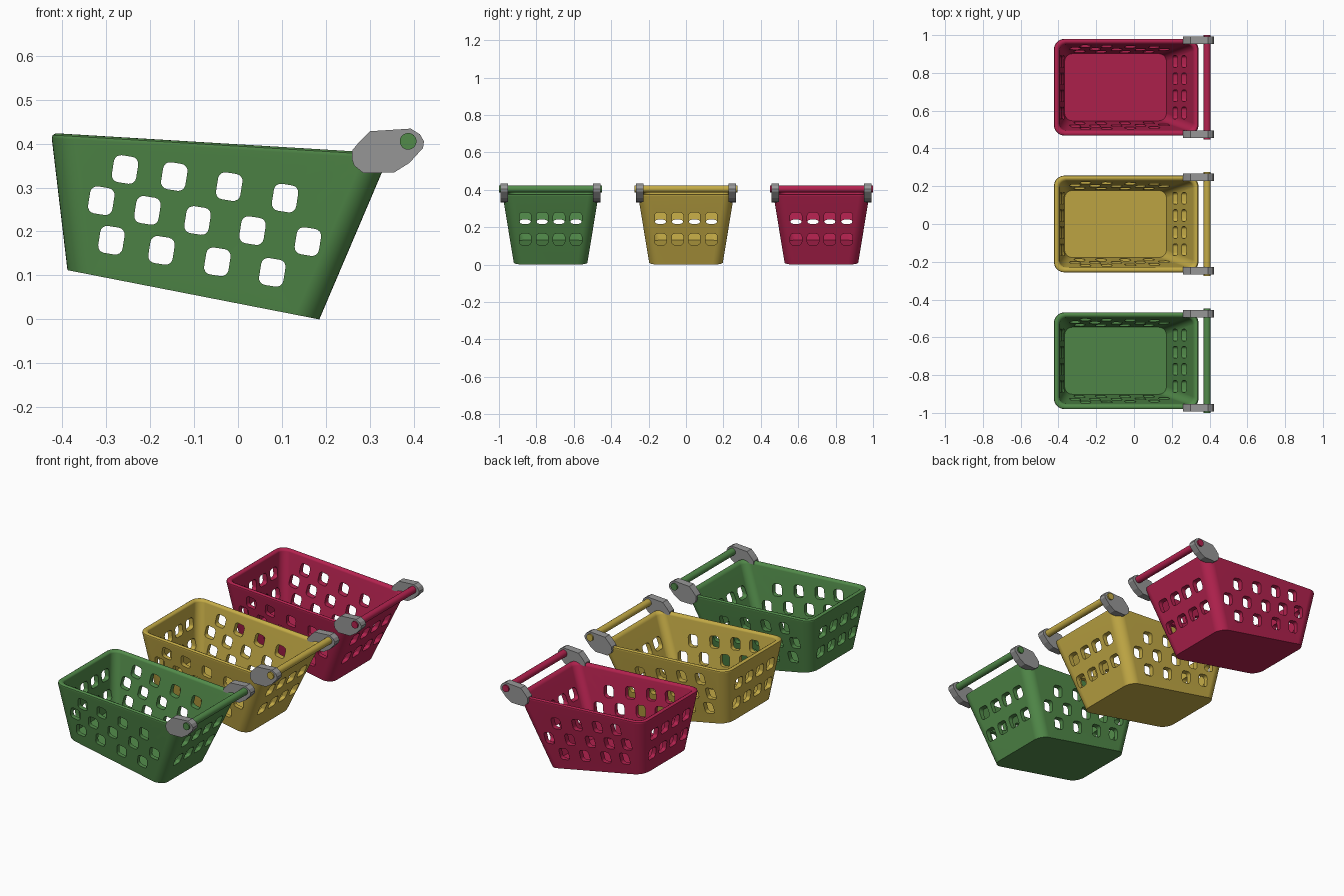
import bpy, bmesh, math
from mathutils import Vector

if "Cube" in bpy.data.objects:
    bpy.data.objects.remove(bpy.data.objects["Cube"])


def material(name, rgb):
    lin = [((c / 255 + 0.055) / 1.055) ** 2.4 for c in rgb]
    m = bpy.data.materials.new(name)
    m.diffuse_color = (*lin, 1)
    m.use_nodes = True
    m.node_tree.nodes["Principled BSDF"].inputs["Base Color"].default_value = m.diffuse_color
    return m


GREEN = material("green", (82, 139, 74))
LIME = material("lime_rim", (150, 190, 94))
YELLOW = material("yellow", (196, 171, 70))
RED = material("crimson", (180, 34, 79))
GREY = material("grey", (150, 150, 150))


def rounded_rect(cx, cy, hx, hy, r, seg=6):
    pts = []
    for sx, sy, a0 in ((1, 1, 0), (-1, 1, 90), (-1, -1, 180), (1, -1, 270)):
        for i in range(seg + 1):
            a = math.radians(a0 + 90 * i / seg)
            pts.append((cx + sx * (hx - r) + r * math.cos(a),
                        cy + sy * (hy - r) + r * math.sin(a)))
    return pts


def skin(bm, rings, tag=None):
    """Bridge point rings into a closed skin; faces of bands in tag get slot 1."""
    vs = [[bm.verts.new(p) for p in ring] for ring in rings]
    n = len(vs[0])
    for k in range(len(vs) - 1):
        for i in range(n):
            j = (i + 1) % n
            f = bm.faces.new((vs[k][i], vs[k][j], vs[k + 1][j], vs[k + 1][i]))
            if tag and k in tag:
                f.material_index = 1
    bm.faces.new(vs[0][::-1])
    bm.faces.new(vs[-1])


def finish(bm, name, mats):
    bmesh.ops.recalc_face_normals(bm, faces=bm.faces)
    me = bpy.data.meshes.new(name)
    bm.to_mesh(me)
    bm.free()
    for m in mats:
        me.materials.append(m)
    ob = bpy.data.objects.new(name, me)
    bpy.context.collection.objects.link(ob)
    return ob


def smooth(ob, angle=35):
    bpy.ops.object.select_all(action='DESELECT')
    ob.select_set(True)
    bpy.context.view_layer.objects.active = ob
    bpy.ops.object.shade_smooth_by_angle(angle=math.radians(angle))


# Basket shell: tapered rounded rings between a sloped floor and a sloped rim
def shell_ring(s, inset):
    x0 = -0.388 - 0.037 * s + inset
    x1 = 0.185 + 0.161 * s - inset
    hw = 0.197 + 0.061 * s - inset
    zl, zr = 0.112 + 0.311 * s, 0.378 * s
    r = 0.055 - inset * 0.6
    pts = rounded_rect((x0 + x1) / 2, 0, (x1 - x0) / 2, hw, r, 8)
    return [(x, y, zl + (zr - zl) * (x - x0) / (x1 - x0)) for x, y in pts]


bm = bmesh.new()
skin(bm, [shell_ring(s, i) for s, i in (
    (0, 0), (0.965, 0), (0.988, 0.003), (1, 0.010), (1, 0.018),
    (0.988, 0.025), (0.965, 0.028), (0.06, 0.023))], tag={2, 3, 4})
shell = finish(bm, "basket_shell", [GREEN, LIME])

# Hole cutters: staggered rows along the sides, two rows at each end
SIDE_HOLES = [(-0.257, 0.341), (-0.145, 0.325), (-0.02, 0.302), (0.107, 0.276),
              (-0.311, 0.27), (-0.206, 0.248), (-0.092, 0.225), (0.033, 0.202),
              (0.159, 0.177),
              (-0.288, 0.18), (-0.174, 0.157), (-0.047, 0.131), (0.078, 0.107)]
bm = bmesh.new()
tilt = math.radians(-9)
ct, st = math.cos(tilt), math.sin(tilt)
for cx, cz in SIDE_HOLES:
    sq = rounded_rect(0, 0, 0.028, 0.031, 0.016, 4)
    pts = [(cx + u * ct - v * st, cz + u * st + v * ct) for u, v in sq]
    skin(bm, [[(x, y, z) for x, z in pts] for y in (-0.4, 0.4)])
for xa, xb, rows in ((0.2, 0.5, (0.135, 0.248)), (-0.6, -0.352, (0.21, 0.32))):
    for cz in rows:
        for cy in (-0.136, -0.045, 0.045, 0.136):
            pts = rounded_rect(cy, cz, 0.031, 0.03, 0.016, 4)
            skin(bm, [[(x, y, z) for y, z in pts] for x in (xa, xb)])
cutter = finish(bm, "hole_cutter", [])
cutter.hide_render = True

mod = shell.modifiers.new("holes", 'BOOLEAN')
mod.operation = 'DIFFERENCE'
mod.solver = 'EXACT'
mod.object = cutter
bpy.context.view_layer.update()
deps = bpy.context.evaluated_depsgraph_get()
pierced = bpy.data.meshes.new_from_object(shell.evaluated_get(deps))
bpy.data.objects.remove(shell)
bpy.data.objects.remove(cutter)

# Clamp outline (x, z)
CLAMP = [(0.260, 0.385), (0.277, 0.405), (0.300, 0.428), (0.393, 0.434),
         (0.414, 0.421), (0.423, 0.405), (0.421, 0.390), (0.390, 0.356),
         (0.355, 0.334), (0.285, 0.333), (0.264, 0.350), (0.259, 0.366)]

for label, mat, rim, cy in (("green", GREEN, LIME, -0.724),
                            ("yellow", YELLOW, YELLOW, 0.0),
                            ("red", RED, RED, 0.724)):
    # Pierced basket
    me = pierced.copy()
    me.materials.clear()
    me.materials.append(mat)
    if rim != mat:
        me.materials.append(rim)
    for p in me.polygons:
        on_rim = p.material_index == 1 and p.normal.z > 0.5
        p.material_index = 1 if on_rim and rim != mat else 0
    basket = bpy.data.objects.new(label + "_basket", me)
    bpy.context.collection.objects.link(basket)
    basket.location.y = cy
    smooth(basket)
    wn = basket.modifiers.new("even_shading", 'WEIGHTED_NORMAL')
    wn.keep_sharp = True

    # Handle bar
    bm = bmesh.new()
    circle = [(0.387 + 0.019 * math.cos(a), 0.405 + 0.019 * math.sin(a))
              for a in (math.tau * i / 24 for i in range(24))]
    skin(bm, [[(x, y, z) for x, z in circle] for y in (-0.276, 0.276)])
    bar = finish(bm, label + "_handle_bar", [mat])
    bar.location.y = cy
    smooth(bar)

    # Side clamps
    for side, word in ((-1, "front"), (1, "back")):
        bm = bmesh.new()
        skin(bm, [[(x, side * y, z) for x, z in CLAMP] for y in (0.228, 0.268)])
        clamp = finish(bm, f"{label}_{word}_clamp", [GREY])
        clamp.location.y = cy
